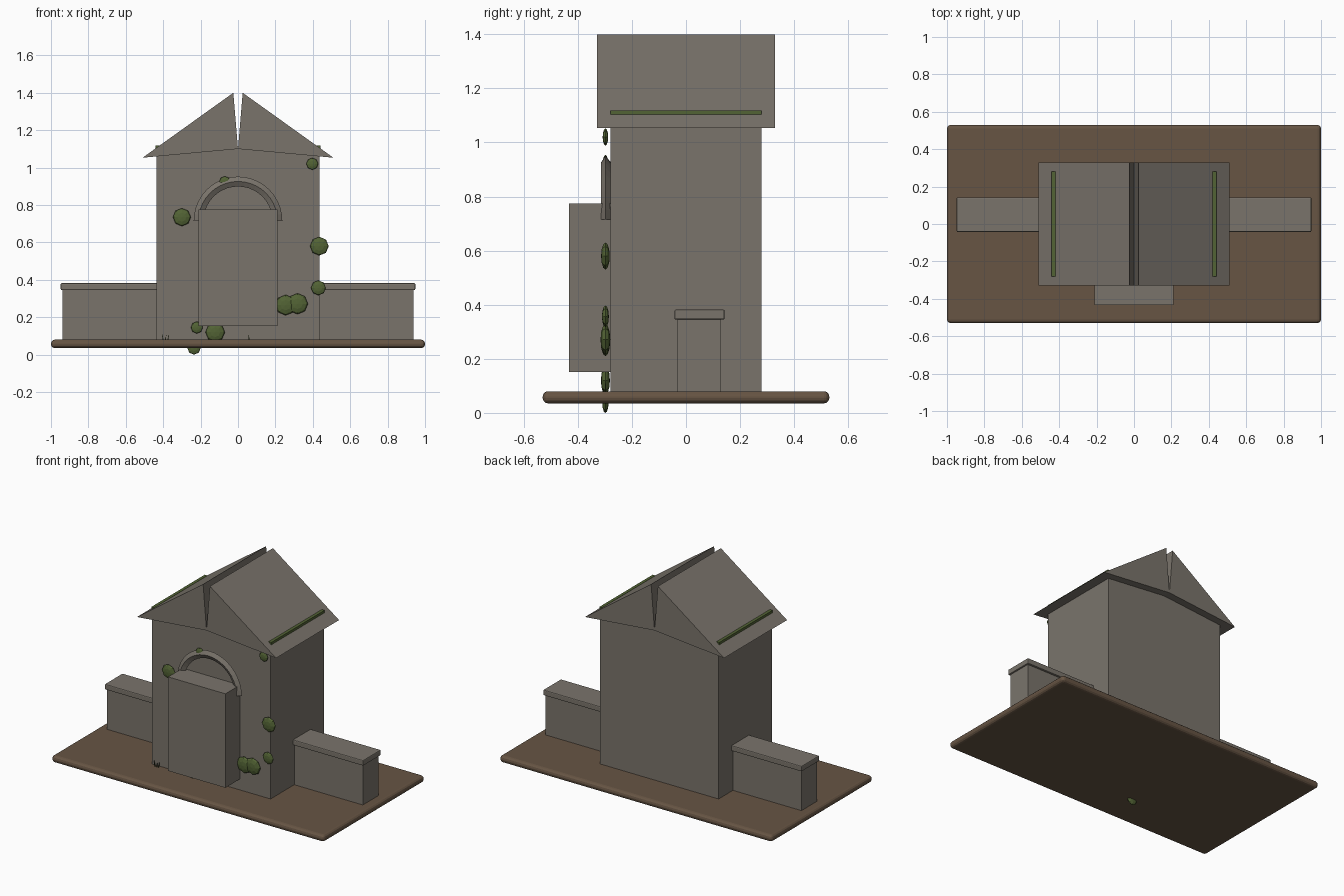
import bpy, bmesh, math

if "Cube" in bpy.data.objects:
    bpy.data.objects.remove(bpy.data.objects["Cube"])


def material(name, rgb):
    m = bpy.data.materials.new(name)
    m.diffuse_color = (*rgb, 1)
    m.use_nodes = True
    m.node_tree.nodes["Principled BSDF"].inputs["Base Color"].default_value = m.diffuse_color
    return m


STONE = material("weathered stone", (0.195, 0.175, 0.148))
EARTH = material("brown earth", (0.135, 0.09, 0.057))
MOSS = material("moss green", (0.085, 0.125, 0.035))
GRASS = material("dark grass", (0.04, 0.06, 0.02))


def finish(name, bm, mat, bevel=0, segments=1):
    bmesh.ops.recalc_face_normals(bm, faces=bm.faces)
    mesh = bpy.data.meshes.new(name)
    bm.to_mesh(mesh)
    bm.free()
    mesh.materials.append(mat)
    obj = bpy.data.objects.new(name, mesh)
    bpy.context.collection.objects.link(obj)
    if bevel:
        mod = obj.modifiers.new("rounded edges", 'BEVEL')
        mod.width = bevel
        mod.segments = segments
    return obj


def box(name, x, y, z, mat, bevel=0, segments=1):
    bm = bmesh.new()
    bmesh.ops.create_cube(bm, size=1)
    for v in bm.verts:
        for i, (lo, hi) in enumerate((x, y, z)):
            v.co[i] = lo if v.co[i] < 0 else hi
    return finish(name, bm, mat, bevel, segments)


def prism(name, profile, y0, y1, mat):
    """Extrude an x-z profile along y."""
    bm = bmesh.new()
    face = bm.faces.new([bm.verts.new((x, y0, z)) for x, z in profile])
    ext = bmesh.ops.extrude_face_region(bm, geom=[face])
    for v in ext["geom"]:
        if isinstance(v, bmesh.types.BMVert):
            v.co.y = y1
    return finish(name, bm, mat)


# Ground slab, main block and door slab
box("ground_slab", (-1, 1), (-0.53, 0.53), (0.035, 0.08), EARTH, 0.02, 3)
box("main_block", (-0.435, 0.435), (-0.28, 0.28), (0.06, 1.10), STONE)
box("door_slab", (-0.21, 0.21), (-0.432, -0.27), (0.152, 0.775), STONE)

# Mirrored roof halves, moss strips, side walls and copings
for side, s in (("left", -1), ("right", 1)):
    prism(f"roof_{side}", [(s * 0.51, 1.053), (s * 0.025, 1.40), (0, 1.10)],
          -0.33, 0.33, STONE)
    box(f"moss_strip_{side}", sorted((s * 0.42, s * 0.44)), (-0.28, 0.28),
        (1.103, 1.119), MOSS)
    box(f"side_wall_{side}", sorted((s * 0.42, s * 0.938)), (-0.032, 0.13),
        (0.07, 0.35), STONE)
    box(f"wall_coping_{side}", sorted((s * 0.42, s * 0.948)), (-0.043, 0.143),
        (0.345, 0.382), STONE, 0.006, 2)

# Arch moulding: diamond section swept around a half circle
bm = bmesh.new()
section = [(0.237, -0.298), (0.211, -0.314), (0.184, -0.298), (0.211, -0.278)]
rings = []
steps = 20
for i in range(steps + 1):
    a = math.pi * i / steps
    rings.append([bm.verts.new((r * math.cos(a), y, 0.715 + r * math.sin(a)))
                  for r, y in section])
for a, b in zip(rings, rings[1:]):
    for k in range(4):
        bm.faces.new((a[k], a[(k + 1) % 4], b[(k + 1) % 4], b[k]))
bm.faces.new(rings[0])
bm.faces.new(rings[-1])
finish("arch_moulding", bm, STONE)

# Flattened moss clumps on the front: x, z, radius
clumps = [(-0.30, 0.735, 0.048), (0.435, 0.58, 0.05), (0.43, 0.357, 0.04),
          (0.397, 1.02, 0.032), (-0.22, 0.145, 0.032), (-0.122, 0.12, 0.052),
          (-0.235, 0.036, 0.036), (0.255, 0.265, 0.055), (0.318, 0.272, 0.056),
          (-0.07, 0.923, 0.031)]
for n, (x, z, r) in enumerate(clumps, 1):
    bm = bmesh.new()
    bmesh.ops.create_uvsphere(bm, u_segments=8, v_segments=6, radius=1)
    for v in bm.verts:
        # poles point forward
        px, py, pz = v.co
        v.co = (x + px * r, -0.298 + pz * max(0.01, r * 0.32), z + py * r)
    finish(f"moss_clump_{n}", bm, MOSS)

# Thin grass blades at the foot of the front wall
for n, (x, lean, h) in enumerate([(-0.40, -0.008, 0.04), (-0.388, 0.005, 0.03),
                                  (-0.375, 0.007, 0.035), (0.06, -0.003, 0.03)], 1):
    prism(f"grass_blade_{n}", [(x - 0.003, 0.078), (x + 0.003, 0.078),
                               (x + lean, 0.078 + h)], -0.300, -0.295, GRASS)
